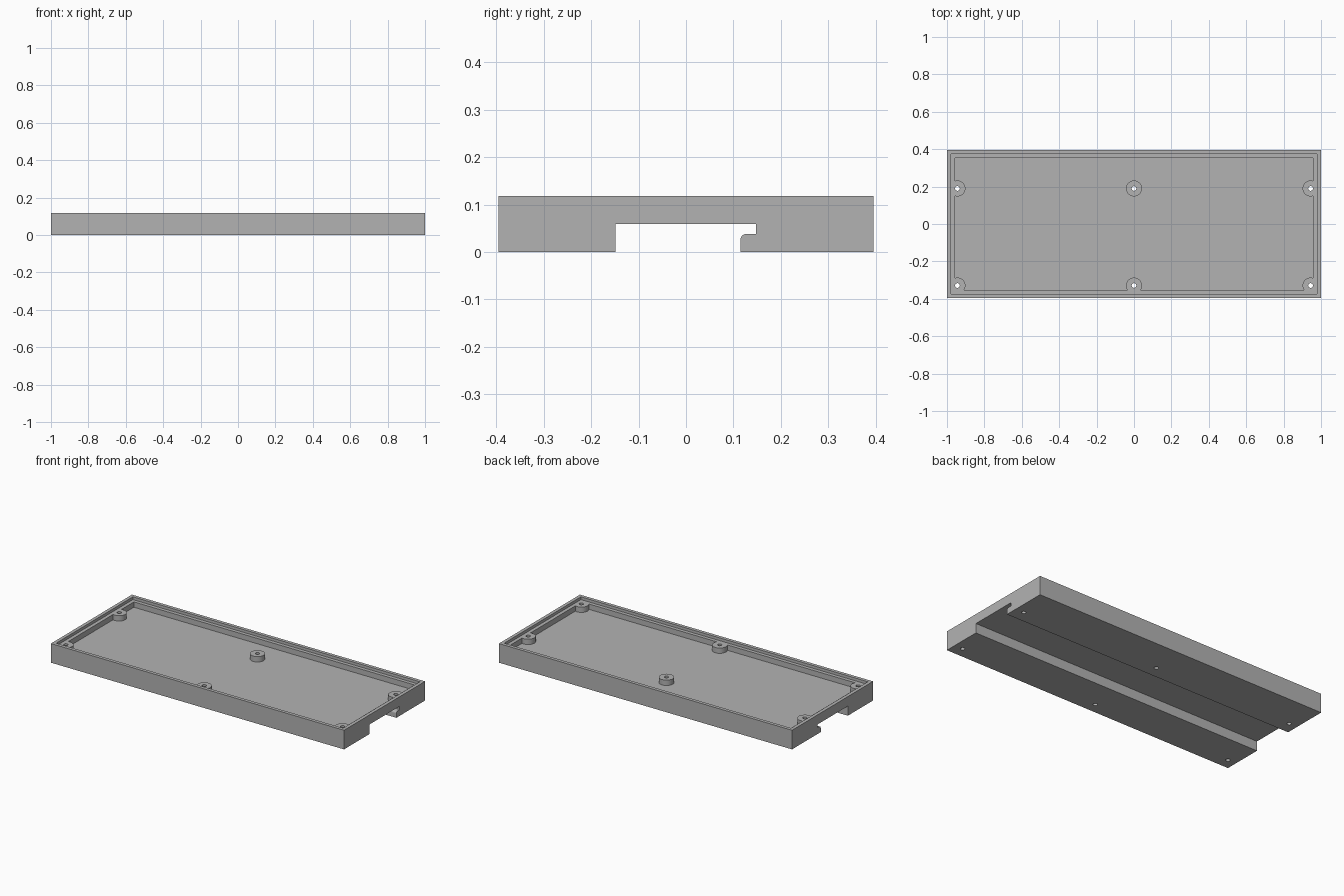
import bpy, bmesh, math

if "Cube" in bpy.data.objects:
    bpy.data.objects.remove(bpy.data.objects["Cube"])

L, W, H = 1.0, 0.395, 0.118          # half length, half width, height
LEDGE, FLOOR = 0.101, 0.068          # lid ledge and inner floor heights
SCREWS = [(x, y) for x in (-0.944, 0, 0.944) for y in (0.19, -0.329)]

grey = bpy.data.materials.new("plain grey")
grey.diffuse_color = (0.45, 0.45, 0.45, 1)
grey.use_nodes = True
grey.node_tree.nodes["Principled BSDF"].inputs["Base Color"].default_value = grey.diffuse_color


def finish(name, bm):
    bmesh.ops.recalc_face_normals(bm, faces=bm.faces)
    me = bpy.data.meshes.new(name)
    bm.to_mesh(me)
    bm.free()
    ob = bpy.data.objects.new(name, me)
    me.materials.append(grey)
    bpy.context.collection.objects.link(ob)
    return ob


def prism(name, points, direction):
    """Extrude a closed outline along a direction."""
    bm = bmesh.new()
    face = bm.faces.new([bm.verts.new(p) for p in points])
    ext = bmesh.ops.extrude_face_region(bm, geom=[face])["geom"]
    bmesh.ops.translate(bm, vec=direction,
                        verts=[v for v in ext if isinstance(v, bmesh.types.BMVert)])
    return finish(name, bm)


def box(name, x, y, z0, z1):
    pts = [(-x, -y, z0), (x, -y, z0), (x, y, z0), (-x, y, z0)]
    return prism(name, pts, (0, 0, z1 - z0))


def cylinder(name, x, y, r, z0, z1, n):
    pts = [(x + r * math.cos(2 * math.pi * i / n),
            y + r * math.sin(2 * math.pi * i / n), z0) for i in range(n)]
    return prism(name, pts, (0, 0, z1 - z0))


def combine(target, other, operation):
    mod = target.modifiers.new(operation, 'BOOLEAN')
    mod.operation, mod.object, mod.solver = operation, other, 'EXACT'
    bpy.context.view_layer.objects.active = target
    bpy.ops.object.modifier_apply(modifier=mod.name)
    bpy.data.objects.remove(other)


# Tray body: side profile with hooked rail channel underneath
r = 0.012
hook = [(0.115 + r - r * math.cos(a), 0.038 - r + r * math.sin(a))
        for a in (math.pi / 2 * i / 8 for i in range(9))]
profile = [(-W, 0), (-0.149, 0), (-0.149, 0.059), (0.148, 0.059), (0.148, 0.038)]
profile += hook[::-1] + [(0.115, 0), (W, 0), (W, H), (-W, H)]
tray = prism("tray", [(-L, y, z) for y, z in profile], (2 * L, 0, 0))

# Lid recess and inner cavity
combine(tray, box("lid_recess", L - 0.021, W - 0.021, LEDGE, H + 0.1), 'DIFFERENCE')
combine(tray, box("cavity", L - 0.043, W - 0.043, FLOOR, H + 0.1), 'DIFFERENCE')

# Screw bosses level with the ledge, then through holes
for x, y in SCREWS:
    combine(tray, cylinder("boss", x, y, 0.0425, FLOOR - 0.004, LEDGE, 48), 'UNION')
for x, y in SCREWS:
    combine(tray, cylinder("hole", x, y, 0.0125, -0.1, H + 0.1, 32), 'DIFFERENCE')

# Smooth the round parts, keep edges sharp
bpy.ops.object.select_all(action='DESELECT')
tray.select_set(True)
bpy.context.view_layer.objects.active = tray
bpy.ops.object.shade_smooth_by_angle(angle=math.radians(30))
